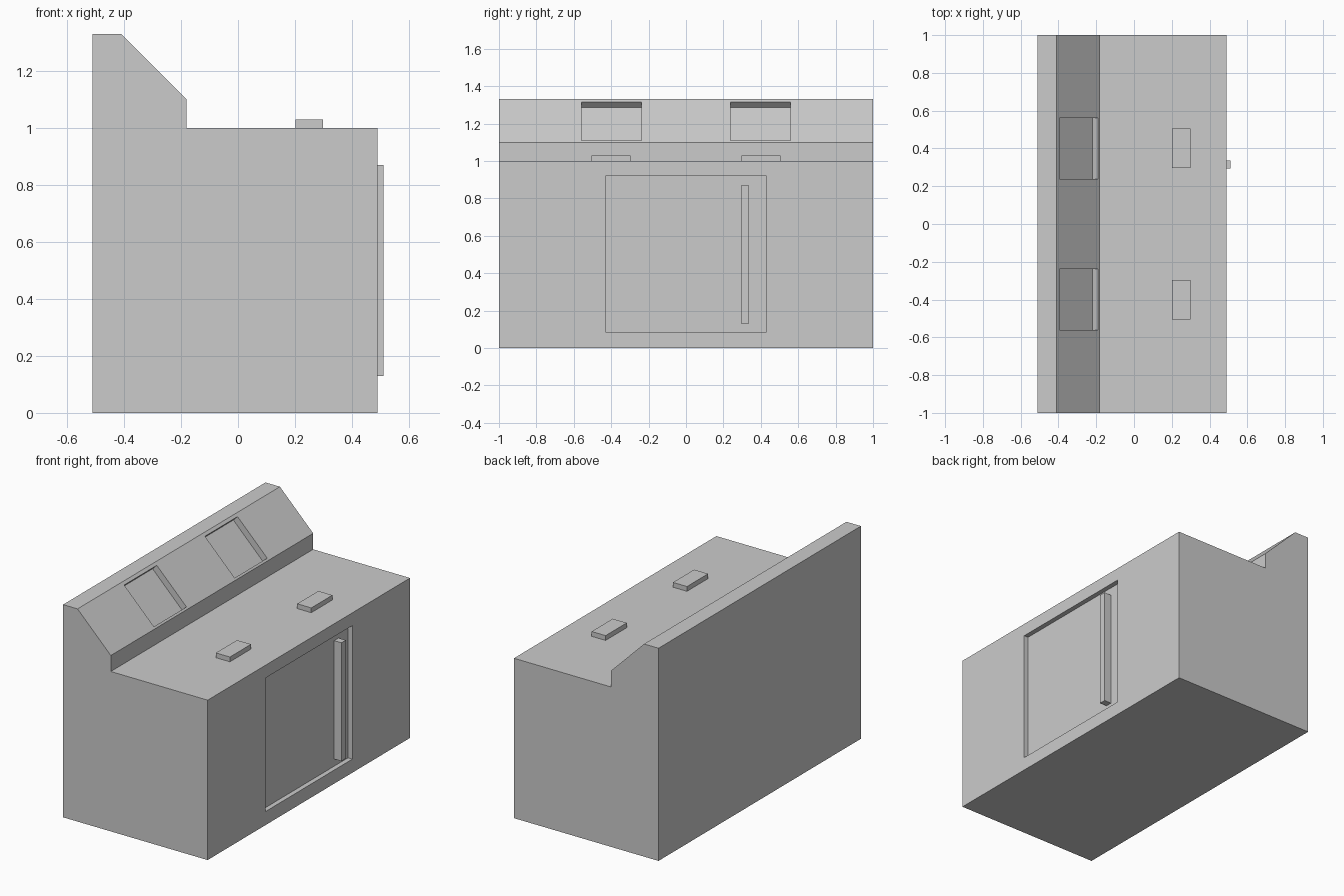
import bpy, bmesh
from math import radians
from mathutils import Matrix

if "Cube" in bpy.data.objects:
    bpy.data.objects.remove(bpy.data.objects["Cube"])


def make_object(name, bm):
    bmesh.ops.recalc_face_normals(bm, faces=bm.faces)
    mesh = bpy.data.meshes.new(name)
    bm.to_mesh(mesh)
    bm.free()
    obj = bpy.data.objects.new(name, mesh)
    bpy.context.collection.objects.link(obj)
    return obj


def box(name, center, size, tilt=0.0):
    bm = bmesh.new()
    bmesh.ops.create_cube(bm, size=1.0, matrix=Matrix.Translation(center)
                          @ Matrix.Rotation(tilt, 4, 'Y')
                          @ Matrix.Diagonal((*size, 1.0)))
    return make_object(name, bm)


def cut(target, cutter):
    mod = target.modifiers.new(cutter.name, 'BOOLEAN')
    mod.operation = 'DIFFERENCE'
    mod.solver = 'EXACT'
    mod.object = cutter
    bpy.context.view_layer.objects.active = target
    bpy.ops.object.modifier_apply(modifier=mod.name)
    bpy.data.objects.remove(cutter)


# Cabinet with sloped control panel: side profile extruded along y
profile = [(-0.51, 0), (0.49, 0), (0.49, 1.0), (-0.18, 1.0),
           (-0.18, 1.10), (-0.41, 1.33), (-0.51, 1.33)]
bm = bmesh.new()
side = bm.faces.new([bm.verts.new((x, -1, z)) for x, z in profile])
extruded = bmesh.ops.extrude_face_region(bm, geom=[side])["geom"]
bmesh.ops.translate(bm, vec=(0, 2, 0),
                    verts=[v for v in extruded if isinstance(v, bmesh.types.BMVert)])
cabinet = make_object("cabinet", bm)

# Shallow door recess in the +x face
cut(cabinet, box("door_recess", (0.49, 0, 0.5025), (0.06, 0.86, 0.835)))

# Mirrored screen recesses in the slope and raised pads on the counter
for label, s in (("left", -1), ("right", 1)):
    cut(cabinet, box("screen_recess", (-0.2925, s * 0.399, 1.2125),
                     (0.082, 0.322, 0.29), radians(-45)))
    box(f"counter_pad_{label}", (0.25, s * 0.402, 1.0125), (0.097, 0.209, 0.035))

# Vertical door handle standing on the recess floor
box("door_handle", (0.4825, 0.315, 0.5), (0.055, 0.043, 0.74))
